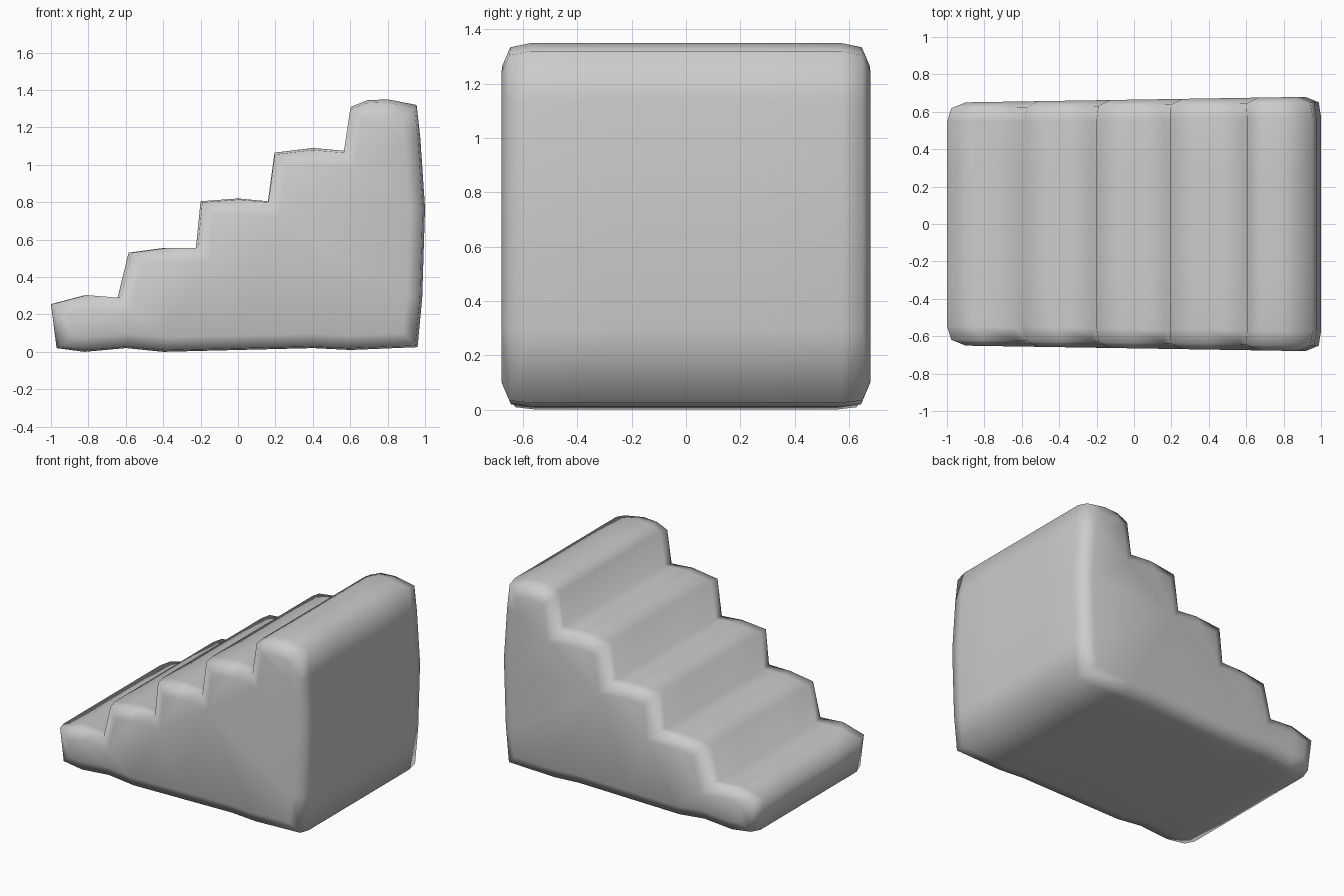
import bpy, bmesh

if "Cube" in bpy.data.objects:
    bpy.data.objects.remove(bpy.data.objects["Cube"])

# stair side profile (x, z): bottom, back wall, then down the steps
base = [(-0.97, 0.03), (-0.82, 0.01), (-0.6, 0.03), (-0.4, 0.01), (0.0, 0.02),
        (0.4, 0.03), (0.6, 0.02), (0.96, 0.035)]
back = [(0.985, 0.3), (1.0, 0.78), (0.975, 1.15), (0.955, 1.33)]
steps = [(0.8, 1.36), (0.69, 1.355), (0.605, 1.32),
         (0.57, 1.085), (0.4, 1.10), (0.195, 1.075),
         (0.16, 0.815), (0.0, 0.83), (-0.2, 0.815),
         (-0.225, 0.565), (-0.4, 0.565), (-0.585, 0.54),
         (-0.645, 0.295), (-0.83, 0.31), (-1.0, 0.265)]
profile = base + back + steps
cx, cz = 0.3, 0.5

# cross-section rings along the width: (y, shrink)
stations = [(-0.635, 0.018), (-0.56, 0.0), (-0.28, 0.0), (0.0, 0.0),
            (0.28, 0.0), (0.56, 0.0), (0.635, 0.018)]

bm = bmesh.new()
rings = []
for y, s in stations:
    ring = []
    for x, z in profile:
        # ends spread slightly wider toward the tall side
        yy = y * (1 + 0.025 * x)
        ring.append(bm.verts.new((x + (cx - x) * s, yy, z + (cz - z) * s)))
    rings.append(ring)
n = len(profile)
for a, b in zip(rings, rings[1:]):
    for i in range(n):
        j = (i + 1) % n
        bm.faces.new((a[i], a[j], b[j], b[i]))
caps = [bm.faces.new(rings[0]), bm.faces.new(rings[-1])]
bmesh.ops.recalc_face_normals(bm, faces=bm.faces[:])

# gently bulging side walls
bmesh.ops.inset_individual(bm, faces=caps, thickness=0.07, depth=0.03,
                           use_even_offset=True)
bmesh.ops.triangulate(bm, faces=[f for f in bm.faces if len(f.verts) > 4])

# settle on the ground
low = min(v.co.z for v in bm.verts)
for v in bm.verts:
    v.co.z -= low
for f in bm.faces:
    f.smooth = True

mesh = bpy.data.meshes.new("staircase")
bm.to_mesh(mesh)
bm.free()
obj = bpy.data.objects.new("staircase", mesh)
bpy.context.collection.objects.link(obj)
